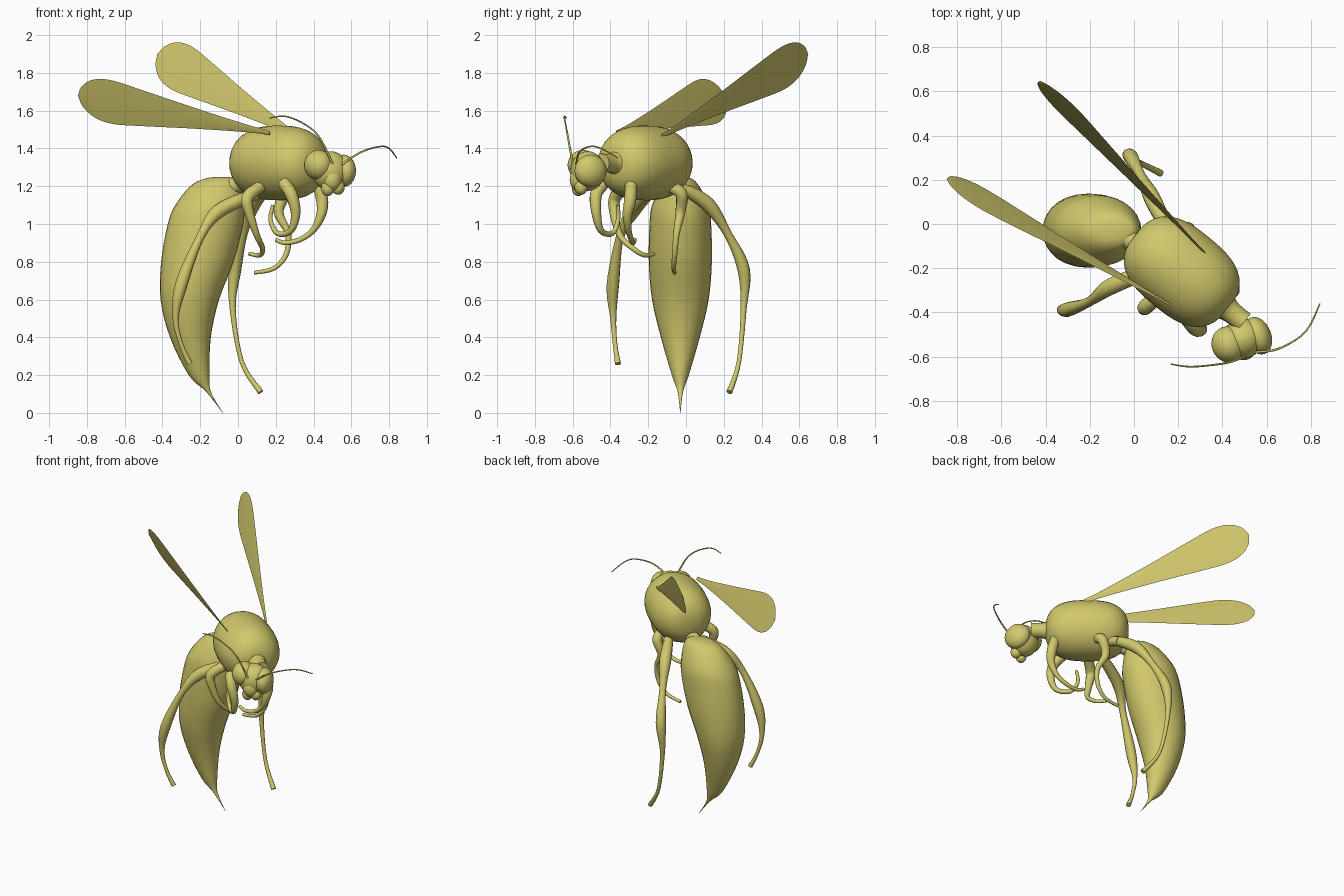
import bpy, bmesh, math
from mathutils import Vector, Matrix

if "Cube" in bpy.data.objects:
    bpy.data.objects.remove(bpy.data.objects["Cube"])

mat = bpy.data.materials.new("olive yellow")
mat.diffuse_color = (0.64, 0.58, 0.15, 1)
mat.use_nodes = True
mat.node_tree.nodes["Principled BSDF"].inputs["Base Color"].default_value = mat.diffuse_color


def finish(bm, name):
    bmesh.ops.recalc_face_normals(bm, faces=bm.faces)
    me = bpy.data.meshes.new(name)
    bm.to_mesh(me)
    bm.free()
    me.materials.append(mat)
    ob = bpy.data.objects.new(name, me)
    bpy.context.collection.objects.link(ob)
    bpy.context.view_layer.objects.active = ob
    ob.select_set(True)
    bpy.ops.object.shade_smooth_by_angle(angle=math.radians(50))
    ob.select_set(False)


def spline(pts, n=5):
    """Smooth curve through points of any dimension."""
    out, last = [], len(pts) - 1
    for i in range(last):
        a, b, c, d = (pts[max(0, min(last, i + k))] for k in (-1, 0, 1, 2))
        for j in range(n):
            t = j / n
            out.append([q + 0.5 * t * (r - p + t * (2 * p - 5 * q + 4 * r - s + t * (3 * (q - r) + s - p)))
                        for p, q, r, s in zip(a, b, c, d)])
    return out + [list(pts[-1])]


def skin(name, rings):
    """Join rings of equal length into a closed skin."""
    bm = bmesh.new()
    rows = [[bm.verts.new(p) for p in ring] for ring in rings]
    for a, b in zip(rows, rows[1:]):
        for k in range(len(a)):
            j = (k + 1) % len(a)
            bm.faces.new((a[k], a[j], b[j], b[k]))
    bm.faces.new(rows[0])
    bm.faces.new(rows[-1])
    finish(bm, name)


def ring(c, u, v, sides):
    return [c + u * math.cos(k * math.tau / sides) + v * math.sin(k * math.tau / sides)
            for k in range(sides)]


def tube(name, pts, radii, sides=12, n=5):
    """Round tube with one radius for each point."""
    path = spline([(*p, r) for p, r in zip(pts, radii)], n)
    rings, u = [], None
    for i, p in enumerate(path):
        t = Vector(path[min(i + 1, len(path) - 1)][:3]) - Vector(path[max(i - 1, 0)][:3])
        t.normalize()
        u = u or t.orthogonal()
        u = (u - t * u.dot(t)).normalized()
        r = max(p[3], .001)
        rings.append(ring(Vector(p[:3]), u * r, t.cross(u) * r, sides))
    skin(name, rings)


def ball(name, centre, size):
    bm = bmesh.new()
    m = Matrix.Translation(centre) @ Matrix.Rotation(0.38, 4, 'Z') @ Matrix.Diagonal((*size, 1))
    bmesh.ops.create_uvsphere(bm, u_segments=28, v_segments=18, radius=1, matrix=m)
    finish(bm, name)


def wing(name, root, tip, chord):
    """Thin paddle that widens towards its rounded tip."""
    root, tip, chord = Vector(root), Vector(tip), Vector(chord)
    axis = tip - root
    chord = (chord - axis * chord.dot(axis) / axis.length_squared).normalized()
    nrm = axis.cross(chord).normalized() * 0.004
    widths = spline([(-.04, .012), (.1, .024), (.4, .065), (.65, .104), (.82, .126),
                     (.92, .107), (.98, .057), (1, .005)])
    skin(name, [ring(root + axis * s, chord * w, nrm, 4) for s, w in widths])


# abdomen: level oval slices (x, z, half width, half depth) down to the stinger
slices = [(-.085, 1.25, .01, .01), (-.092, 1.24, .085, .06), (-.115, 1.2, .138, .1),
          (-.15, 1.1, .182, .15), (-.172, 1, .2, .163), (-.215, .8, .192, .167),
          (-.255, .6, .155, .15), (-.252, .4, .108, .103), (-.206, .2, .055, .045),
          (-.155, .11, .012, .014), (-.08, 0, .001, .001)]
skin("abdomen", [ring(Vector((x, -.03, z)), Vector((max(a, .001), 0, 0)),
                      Vector((0, max(b, .001), 0)), 28) for x, z, a, b in spline(slices, 4)])
tube("waist", [(-.08, -.05, 1.18), (0, -.08, 1.21), (.12, -.15, 1.28)], [.06, .045, .06])


# thorax: rounded barrel along the heading, with a neck
def along(d):
    return .77 * d - .019, -.63 * d - .023, 1.323


us = [-math.cos(math.pi * i / 24) for i in range(25)]
tube("thorax", [along(.305 + .27 * u) for u in us],
     [.198 * (1 - abs(u) ** 2.7) ** (1 / 2.7) for u in us], sides=32, n=1)
tube("neck", [along(d) for d in (.5, .58, .67)], [.11, .055, .05])

# head
ball("head", (.49, -.52, 1.28), (.1, .09, .105))
ball("left_eye", (.427, -.545, 1.312), (.076, .083, .08))
ball("right_eye", (.56, -.505, 1.282), (.06, .088, .085))
ball("face", (.5, -.57, 1.235), (.05, .045, .06))
ball("left_mandible", (.475, -.57, 1.19), (.035, .035, .042))
ball("right_mandible", (.53, -.555, 1.195), (.035, .035, .04))

# antennae
feeler = [.006, .005, .004, .004, .003]
tube("left_antenna", [(.5, -.6, 1.32), (.43, -.625, 1.46), (.35, -.638, 1.53),
                      (.25, -.645, 1.57), (.165, -.633, 1.56)], feeler, 8)
tube("right_antenna", [(.55, -.58, 1.315), (.65, -.565, 1.38), (.75, -.51, 1.41),
                       (.8, -.45, 1.4), (.84, -.36, 1.35)], feeler, 8)

# wings
wing("right_wing", (.29, -.1, 1.48), (-.425, .645, 1.9), (.45, -.08, .85))
wing("left_wing", (.13, -.345, 1.49), (-.845, .205, 1.68), (-.04, -.39, .92))

# hind legs: hip, thigh, knee, swollen shin, foot
hind = [.032, .038, .022, .033, .016, .012, .016]
tube("left_hind_leg", [(.1, -.2, 1.16), (-.1, -.28, 1.07), (-.2, -.35, .93), (-.3, -.387, .68),
                       (-.33, -.385, .5), (-.3, -.375, .36), (-.255, -.36, .26)], hind)
tube("right_hind_leg", [(.14, 0, 1.18), (.08, .12, 1.1), (.03, .22, .95), (-.015, .305, .76),
                        (-.028, .305, .55), (.02, .28, .27), (.12, .23, .11)], hind)
tube("right_hind_hip", [(.17, -.1, 1.2), (.155, -.04, 1.19), (.14, .02, 1.17)], [.03, .033, .03])

# middle and front legs: short and curled under
curl = [.032, .033, .026, .017, .014, .012, .01]
tube("left_middle_leg", [(.12, -.32, 1.2), (.05, -.375, 1.14), (.06, -.38, 1.06), (.1, -.35, .94),
                         (.13, -.28, .87), (.115, -.22, .835), (.06, -.17, .842)], curl)
tube("right_middle_leg", [(.24, -.09, 1.2), (.245, -.025, 1.16), (.215, -.03, 1.06),
                          (.265, -.05, .95), (.255, -.06, .84), (.19, -.065, .765),
                          (.085, -.06, .742)], curl)
tube("left_front_leg", [(.24, -.43, 1.22), (.28, -.475, 1.16), (.305, -.475, 1.06),
                        (.28, -.45, .965), (.21, -.39, .95), (.172, -.36, 1.02),
                        (.185, -.36, 1.1)], curl)
tube("right_front_leg", [(.42, -.29, 1.22), (.445, -.295, 1.13), (.44, -.31, 1.05),
                         (.4, -.305, .97), (.33, -.29, .918), (.25, -.28, .9),
                         (.2, -.27, .917)], curl)
